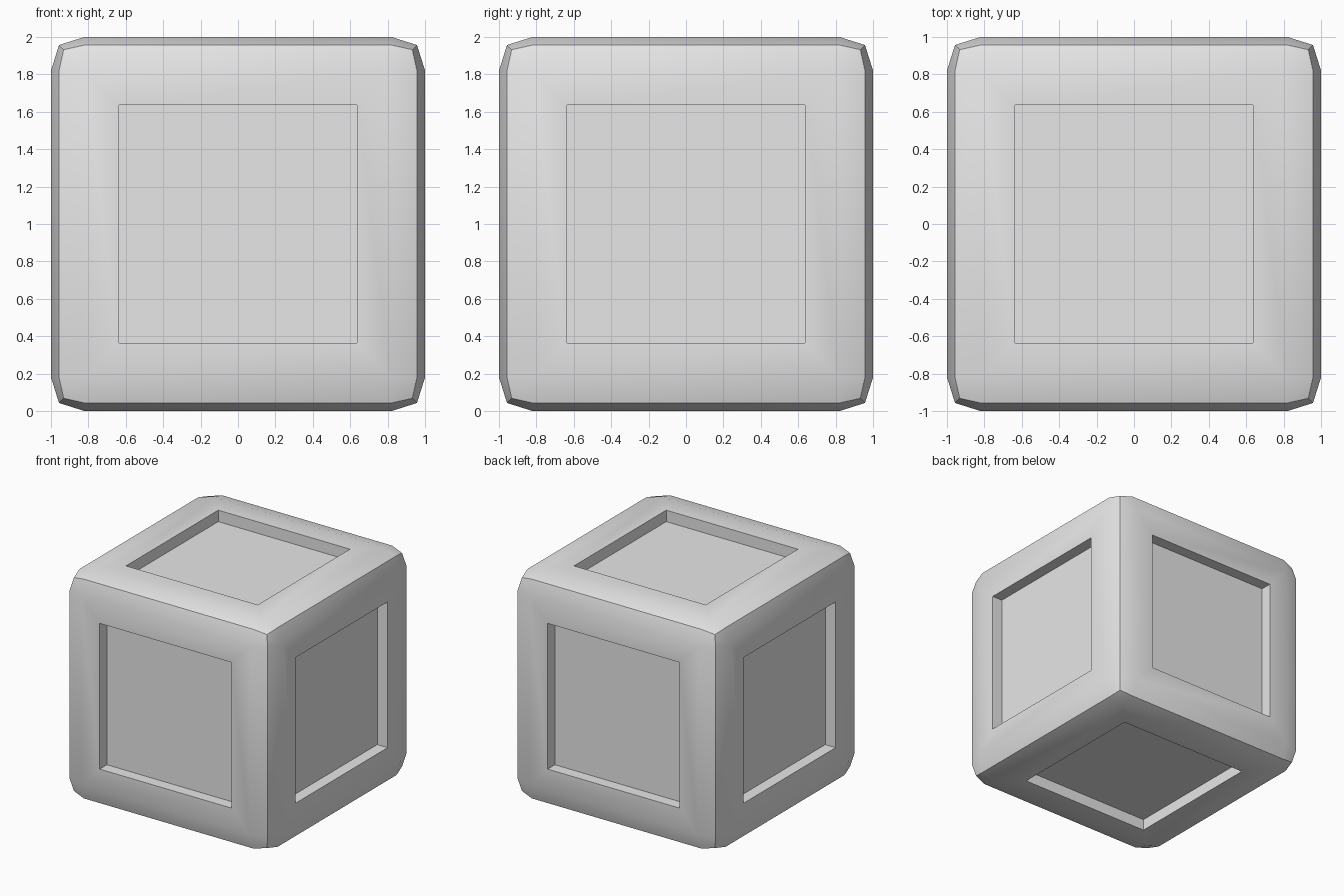
import bpy
import bmesh
import math
from mathutils import Vector

old = bpy.data.objects.get("Cube")
if old:
    bpy.data.objects.remove(old, do_unlink=True)

FLAT = 0.82      # half width of the flat part of each side
EDGE = 0.957     # distance of the softened edges from the centre
CORNER = 0.932   # distance of the softened corners
FRAME = 0.26     # width of the flat rim around each recess
DEPTH = 0.10     # depth of each recess

# Single light grey material
grey = bpy.data.materials.new("light_grey")
grey.use_nodes = True
grey.diffuse_color = (0.8, 0.8, 0.8, 1)
grey.node_tree.nodes["Principled BSDF"].inputs["Base Color"].default_value = (0.8, 0.8, 0.8, 1)

# Cube cut in thirds, then reshaped into a soft-edged block
bm = bmesh.new()
bmesh.ops.create_cube(bm, size=2)
bmesh.ops.subdivide_edges(bm, edges=bm.edges[:], cuts=2, use_grid_fill=True)
for v in bm.verts:
    outer = [abs(c) > 0.9 for c in v.co]
    reach = {1: 1.0, 2: EDGE, 3: CORNER}[sum(outer)]
    v.co = Vector([math.copysign(reach if o else FLAT, c) for c, o in zip(v.co, outer)])

# Square recess in the middle of all six sides
bm.normal_update()
centres = [f for f in bm.faces if max(abs(c) for c in f.calc_center_median()) > 0.99]
bmesh.ops.inset_individual(bm, faces=centres, thickness=FRAME)
for face in centres:
    inward = -face.normal * DEPTH
    floor = bmesh.ops.extrude_discrete_faces(bm, faces=[face])["faces"][0]
    bmesh.ops.translate(bm, verts=floor.verts[:], vec=inward)
bmesh.ops.recalc_face_normals(bm, faces=bm.faces[:])

mesh = bpy.data.meshes.new("recessed_block")
bm.to_mesh(mesh)
bm.free()
mesh.materials.append(grey)
block = bpy.data.objects.new("recessed_block", mesh)
block.location.z = 1
bpy.context.collection.objects.link(block)

# Smooth sides with crisp block edges and recess rims
bpy.context.view_layer.objects.active = block
block.select_set(True)
bpy.ops.object.shade_smooth_by_angle(angle=math.radians(30))
